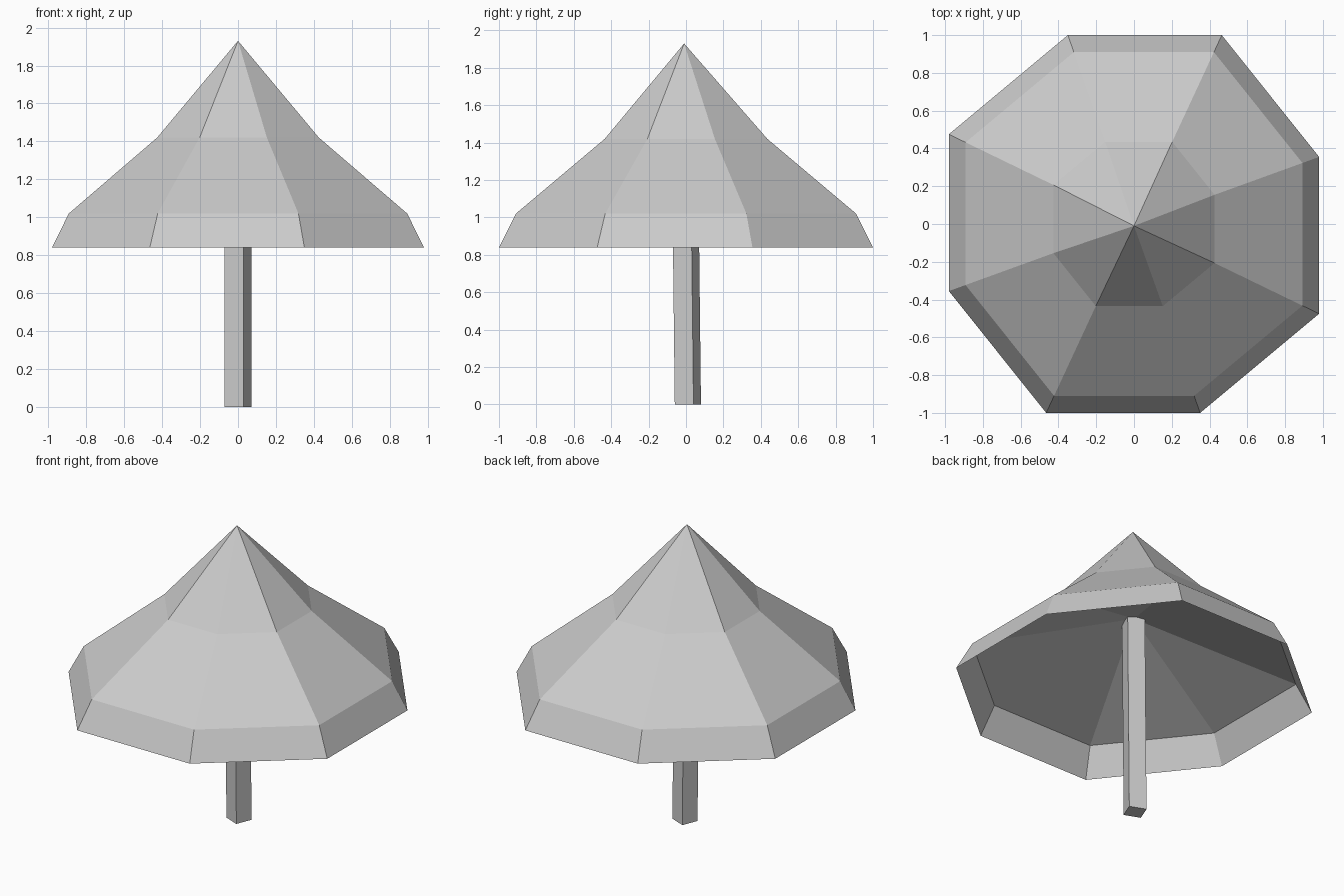
import bpy
import bmesh

default = bpy.data.objects.get("Cube")
if default:
    bpy.data.objects.remove(default, do_unlink=True)

grey = bpy.data.materials.new("plain grey")
grey.use_nodes = True
colour = (0.6, 0.6, 0.6, 1)
grey.diffuse_color = colour
grey.node_tree.nodes["Principled BSDF"].inputs["Base Color"].default_value = colour


def ring(bm, half, scale, z, lean=0.0):
    """Closed ring from half an outline, repeated by a half turn."""
    points = half + [(-x, -y) for x, y in half]
    return [bm.verts.new((x * scale, y * scale + lean, z)) for x, y in points]


def bridge(bm, lower, upper):
    n = len(lower)
    for i in range(n):
        j = (i + 1) % n
        bm.faces.new((lower[i], lower[j], upper[j], upper[i]))


def fan(bm, loop, tip, flip=False):
    n = len(loop)
    for i in range(n):
        a, b = loop[i], loop[(i + 1) % n]
        bm.faces.new((b, a, tip) if flip else (a, b, tip))


def finish(bm, name):
    mesh = bpy.data.meshes.new(name)
    bm.to_mesh(mesh)
    bm.free()
    mesh.materials.append(grey)
    obj = bpy.data.objects.new(name, mesh)
    bpy.context.collection.objects.link(obj)
    return obj


# Canopy: eight-sided flared cone with a hanging rim
octagon = [(0.465, 1.0), (-0.35, 1.0), (-0.98, 0.475), (-0.98, -0.355)]
bm = bmesh.new()
rim = ring(bm, octagon, 1.0, 0.84)
eave = ring(bm, octagon, 0.91, 1.02)
waist = ring(bm, octagon, 0.435, 1.42)
bridge(bm, rim, eave)
bridge(bm, eave, waist)
fan(bm, waist, bm.verts.new((0, -0.01, 1.93)))
finish(bm, "canopy")

# Underside: shallow cone closing the canopy above the rim
bm = bmesh.new()
lining = ring(bm, octagon, 0.91, 1.02)
fan(bm, lining, bm.verts.new((0, 0, 1.33)), flip=True)
finish(bm, "canopy_underside")

# Pole: square post, turned with the canopy and leaning slightly
square = [(0.03, -0.07), (0.07, 0.03)]
bm = bmesh.new()
foot = ring(bm, square, 1.0, 0.0, 0.01)
head = ring(bm, square, 1.0, 1.33, -0.005)
bridge(bm, foot, head)
bm.faces.new(foot[::-1])
bm.faces.new(head)
finish(bm, "pole")
